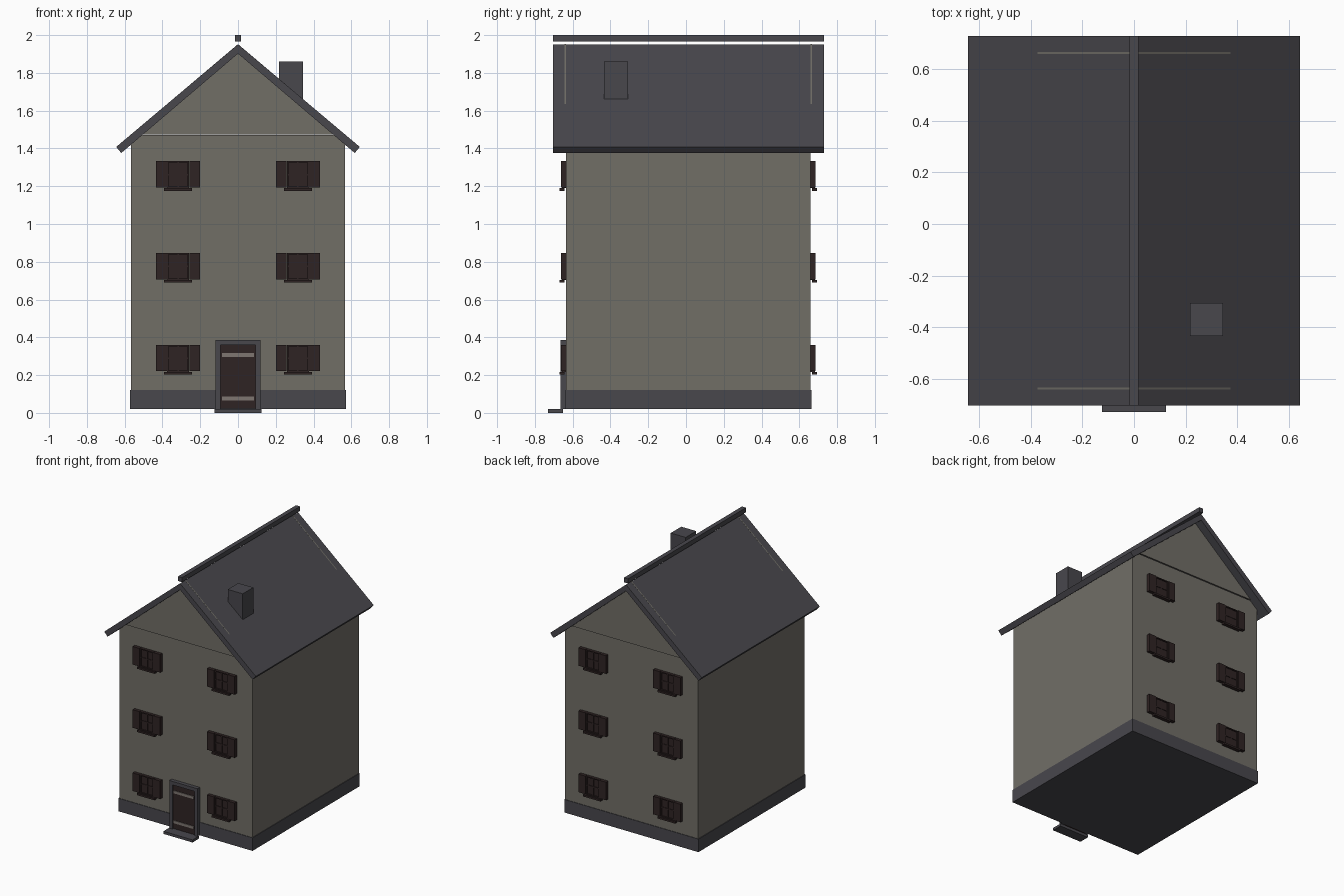
import bpy, bmesh

if "Cube" in bpy.data.objects:
    bpy.data.objects.remove(bpy.data.objects["Cube"])


def material(name, rgb):
    m = bpy.data.materials.new(name)
    m.diffuse_color = (*rgb, 1)
    m.use_nodes = True
    m.node_tree.nodes["Principled BSDF"].inputs["Base Color"].default_value = m.diffuse_color
    return m


WALL = material("warm grey plaster", (0.165, 0.156, 0.134))
SLATE = material("dark slate", (0.065, 0.063, 0.073))
BROWN = material("dark brown wood", (0.028, 0.017, 0.017))
TRIM = material("pale trim", (0.21, 0.18, 0.165))


def finish(bm, name, mat):
    bmesh.ops.recalc_face_normals(bm, faces=bm.faces[:])
    me = bpy.data.meshes.new(name)
    bm.to_mesh(me)
    bm.free()
    me.materials.append(mat)
    ob = bpy.data.objects.new(name, me)
    bpy.context.collection.objects.link(ob)
    return ob


def boxes(name, mat, *ranges):
    """One object from boxes given as (x0, x1, y0, y1, z0, z1)."""
    bm = bmesh.new()
    for x0, x1, y0, y1, z0, z1 in ranges:
        vs = bmesh.ops.create_cube(bm, size=1)["verts"]
        for v in vs:
            v.co = (x1 if v.co.x > 0 else x0,
                    y1 if v.co.y > 0 else y0,
                    z1 if v.co.z > 0 else z0)
    return finish(bm, name, mat)


def prism(name, mat, profile, y0, y1):
    """Extrude an (x, z) profile along y."""
    bm = bmesh.new()
    face = bm.faces.new([bm.verts.new((x, y0, z)) for x, z in profile])
    new = bmesh.ops.extrude_face_region(bm, geom=[face])["geom"]
    verts = [g for g in new if isinstance(g, bmesh.types.BMVert)]
    bmesh.ops.translate(bm, verts=verts, vec=(0, y1 - y0, 0))
    return finish(bm, name, mat)


FRONT, BACK, HALF = -0.635, 0.66, 0.566

# walls and base
boxes("walls", WALL, (-HALF, HALF, FRONT, BACK, 0.03, 1.472))
boxes("plinth", SLATE, (-0.571, 0.571, FRONT - 0.004, BACK + 0.004, 0.02, 0.12))

# gable plates
gable = [(-HALF, 1.474), (HALF, 1.474), (0, 1.952)]
prism("front_gable", WALL, gable, FRONT - 0.008, FRONT)
prism("back_gable", WALL, gable, BACK, BACK + 0.008)

# roof slabs, floating ridge cap, chimney
for name, s in (("left_roof", -1), ("right_roof", 1)):
    prism(name, SLATE, [(0, 1.951), (s * 0.645, 1.408), (s * 0.618, 1.376), (0, 1.902)],
          -0.705, 0.73)
boxes("ridge_cap", SLATE, (-0.017, 0.017, -0.705, 0.73, 1.965, 2.0))
boxes("chimney", SLATE, (0.218, 0.345, -0.435, -0.307, 1.64, 1.86))

# windows with shutters and sills, on front and back
for side, wall, d in (("front", FRONT, -1), ("back", BACK, 1)):
    def out(a, b):
        return tuple(sorted((wall + d * a, wall + d * b)))
    for row in range(3):
        z0 = 0.217 + 0.4865 * row
        z1 = z0 + 0.143
        for cx in (-0.317, 0.317):
            tag = f"{side}_{row + 1}_{'left' if cx < 0 else 'right'}"
            bars, pane = out(0, 0.022), out(0, 0.014)
            boxes("window_" + tag, BROWN,
                  (cx - 0.058, cx + 0.058, *pane, z0, z1),
                  (cx - 0.058, cx - 0.050, *bars, z0, z1),
                  (cx + 0.050, cx + 0.058, *bars, z0, z1),
                  (cx - 0.050, cx + 0.050, *bars, z1 - 0.008, z1),
                  (cx - 0.050, cx + 0.050, *bars, z0, z0 + 0.008),
                  (cx - 0.004, cx + 0.004, *out(0, 0.018), z0, z1),
                  (cx - 0.050, cx + 0.050, *out(0, 0.018), z0 + 0.068, z0 + 0.076))
            boxes("shutters_" + tag, BROWN,
                  (cx - 0.117, cx - 0.060, *out(0, 0.026), z0 + 0.004, z1),
                  (cx + 0.060, cx + 0.117, *out(0, 0.026), z0 + 0.004, z1))
            boxes("sill_" + tag, BROWN,
                  (cx - 0.074, cx + 0.074, *out(0.008, 0.034), z0 - 0.014, z0))

# front door: frame, panel, pale rails, step
boxes("door_frame", SLATE,
      (-0.12, -0.093, -0.664, FRONT, 0.02, 0.387),
      (0.093, 0.12, -0.664, FRONT, 0.02, 0.387),
      (-0.093, 0.093, -0.664, FRONT, 0.36, 0.387))
boxes("door_panel", BROWN, (-0.093, 0.093, -0.656, FRONT, 0.022, 0.36))
boxes("door_rails", TRIM,
      (-0.086, 0.086, -0.661, -0.655, 0.296, 0.317),
      (-0.086, 0.086, -0.661, -0.655, 0.066, 0.087))
boxes("door_step", SLATE, (-0.124, 0.124, -0.73, -0.65, 0, 0.02))
